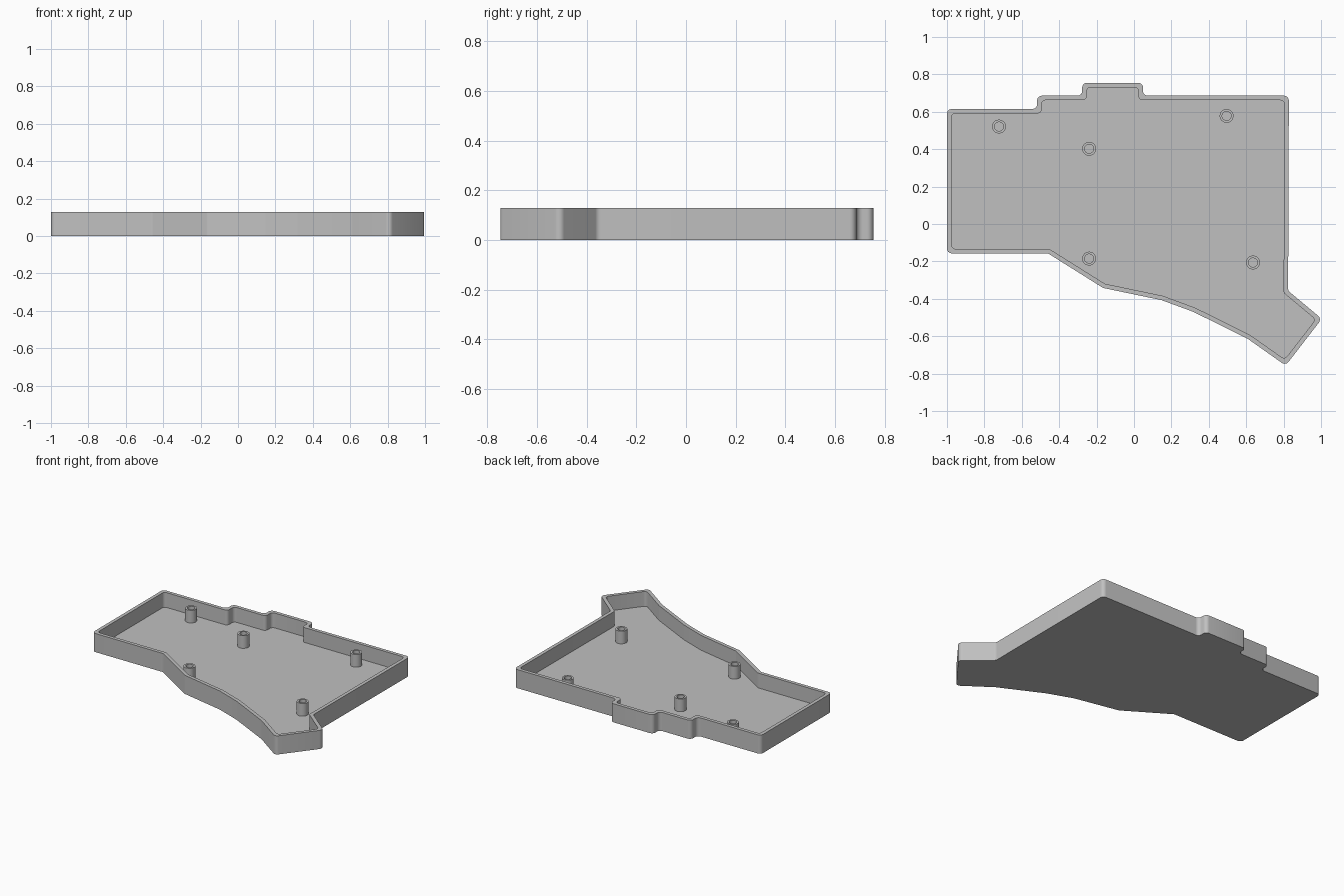
import bpy, bmesh
from math import cos, sin, tan, pi
from mathutils import Vector

if "Cube" in bpy.data.objects:
    bpy.data.objects.remove(bpy.data.objects["Cube"])

HEIGHT, FLOOR, WALL, BOSS_TOP = 0.128, 0.026, 0.024, 0.113

grey = bpy.data.materials.new("plain grey")
grey.use_nodes = True
grey.diffuse_color = (0.53, 0.53, 0.53, 1)
grey.node_tree.nodes["Principled BSDF"].inputs["Base Color"].default_value = grey.diffuse_color

# Tray outline, counter-clockwise from the front left corner of the plan
OUTLINE = [Vector(p) for p in [
    (-1, -0.157), (-0.46, -0.157), (-0.165, -0.342), (0.147, -0.407),
    (0.318, -0.47), (0.61, -0.615), (0.811, -0.757), (1.004, -0.507),
    (0.824, -0.357), (0.828, 0.686), (0.048, 0.686), (0.048, 0.755),
    (-0.277, 0.755), (-0.277, 0.686), (-0.518, 0.686), (-0.518, 0.615),
    (-1, 0.615)]]


def corners(points):
    """Yield each corner with its incoming and outgoing directions."""
    for i, p in enumerate(points):
        yield p, (p - points[i - 1]).normalized(), (points[(i + 1) % len(points)] - p).normalized()


def inset(points, distance):
    result = []
    for p, a, b in corners(points):
        na, nb = Vector((-a.y, a.x)), Vector((-b.y, b.x))
        result.append(p + (na + nb) * distance / (1 + na.dot(nb)))
    return result


def rounded(points, radius, steps=6):
    result = []
    for p, a, b in corners(points):
        turn = a.angle_signed(b) * -1        # positive at outward corners
        start = p - a * radius * tan(abs(turn) / 2)
        side = Vector((-a.y, a.x)) * (1 if turn > 0 else -1)
        for k in range(steps + 1):
            t = abs(turn) * k / steps
            result.append(start + a * radius * sin(t) + side * radius * (1 - cos(t)))
    return result


def circle(center, radius, sides=32):
    return [Vector((center[0] + radius * cos(2 * pi * k / sides),
                    center[1] + radius * sin(2 * pi * k / sides))) for k in range(sides)]


def build(name, loops):
    """Skin a stack of equal-length loops and cap both ends."""
    bm = bmesh.new()
    rings = [[bm.verts.new((p.x, p.y, z)) for p in pts] for pts, z in loops]
    for low, high in zip(rings, rings[1:]):
        for i in range(len(low)):
            j = (i + 1) % len(low)
            bm.faces.new((low[i], low[j], high[j], high[i]))
    bm.faces.new(rings[0][::-1])
    bm.faces.new(rings[-1])
    mesh = bpy.data.meshes.new(name)
    bm.to_mesh(mesh)
    bm.free()
    mesh.materials.append(grey)
    obj = bpy.data.objects.new(name, mesh)
    bpy.context.collection.objects.link(obj)
    bpy.ops.object.select_all(action='DESELECT')
    obj.select_set(True)
    bpy.context.view_layer.objects.active = obj
    bpy.ops.object.shade_smooth_by_angle(angle=pi / 6)
    return obj


# Open tray: outer wall, rim, inner wall and floor
outer = rounded(OUTLINE, 0.026)
inner = rounded(inset(OUTLINE, WALL), 0.022)
build("case_tray", [(outer, 0), (outer, HEIGHT), (inner, HEIGHT), (inner, FLOOR)])

# Hollow screw posts standing on the floor
POSTS = [(-0.722, 0.521), (-0.24, 0.402), (0.495, 0.578), (-0.24, -0.185), (0.636, -0.206)]
for n, spot in enumerate(POSTS, 1):
    wide, bore = circle(spot, 0.037), circle(spot, 0.024)
    build(f"screw_post_{n}", [(wide, FLOOR - 0.005), (wide, BOSS_TOP),
                              (bore, BOSS_TOP), (bore, FLOOR + 0.001)])
